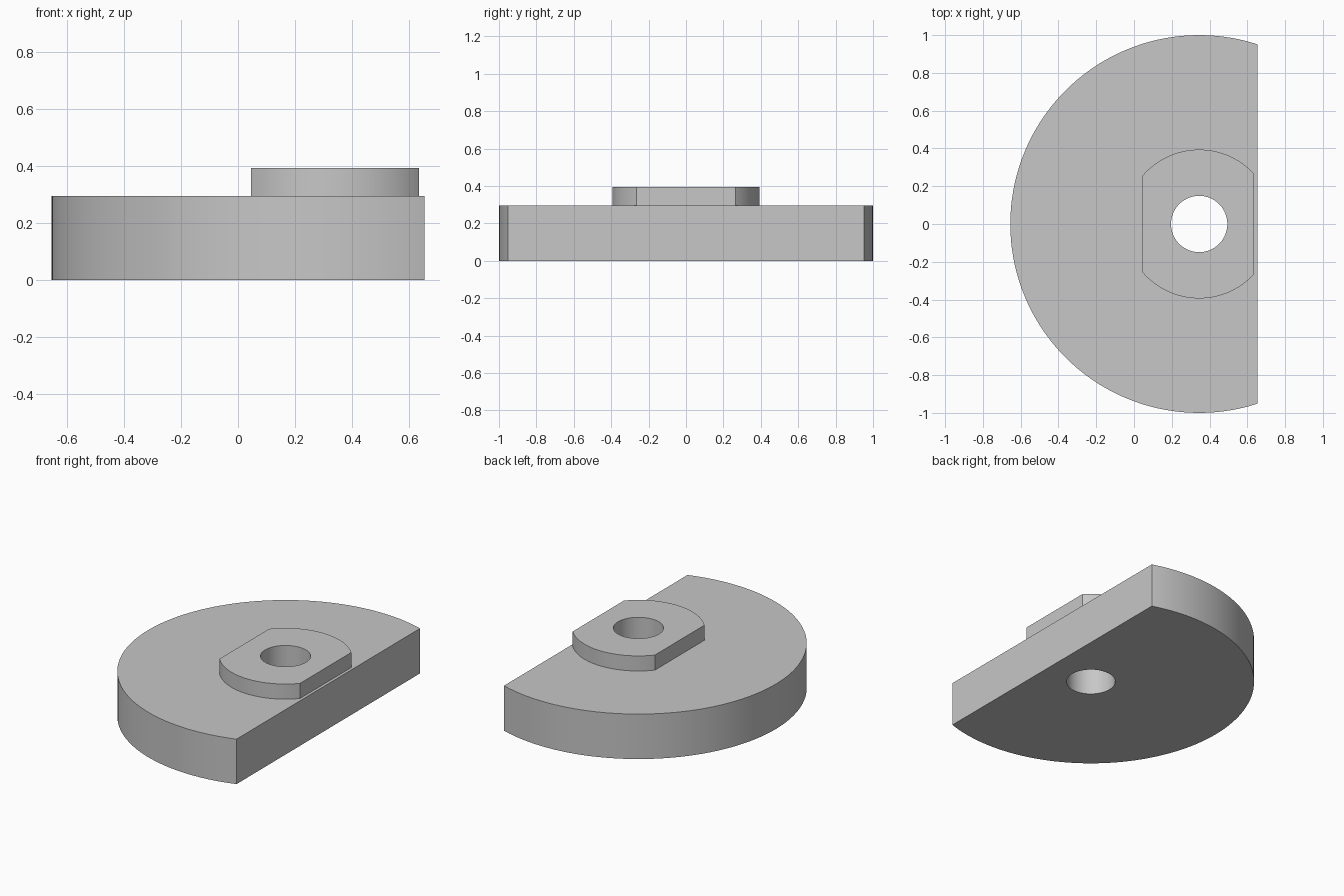
import bpy
import bmesh
from math import acos, cos, pi, sin

cube = bpy.data.objects.get("Cube")
if cube:
    bpy.data.objects.remove(cube, do_unlink=True)

# Shared axis of the disc, boss and bore
CENTRE_X = 0.345
BASE_R, BASE_FLAT, BASE_TOP = 1.0, 0.31, 0.295
BOSS_R, BOSS_LEFT, BOSS_RIGHT, BOSS_TOP = 0.394, 0.291, 0.299, 0.394
BORE_R = 0.149
STEPS = 144

# Even angles plus the exact corners where arcs meet flats
corners = [acos(BASE_FLAT / BASE_R), acos(BOSS_LEFT / BOSS_R),
           pi - acos(BOSS_RIGHT / BOSS_R)]
angles = {round(2 * pi * i / STEPS, 5) for i in range(STEPS)}
for c in corners:
    angles |= {round(c, 5), round(2 * pi - c, 5)}
angles = sorted(angles)


def reach(a, radius, flat_pos=None, flat_neg=None):
    """Distance from the axis to a circle trimmed by flats across x."""
    c = cos(a)
    if flat_pos and c > 0:
        radius = min(radius, flat_pos / c)
    if flat_neg and c < 0:
        radius = min(radius, -flat_neg / c)
    return radius


def bore(a):
    return BORE_R


def disc(a):
    return reach(a, BASE_R, BASE_FLAT)


def boss(a):
    return reach(a, BOSS_R, BOSS_LEFT, BOSS_RIGHT)


# One closed solid, lofted through rings from the bore outward and back
bm = bmesh.new()
sections = [(bore, 0), (disc, 0), (disc, BASE_TOP),
            (boss, BASE_TOP), (boss, BOSS_TOP), (bore, BOSS_TOP)]
rings = [[bm.verts.new((CENTRE_X + shape(a) * cos(a), shape(a) * sin(a), z))
          for a in angles] for shape, z in sections]
n = len(angles)
for k, low in enumerate(rings):
    high = rings[(k + 1) % len(rings)]
    for i in range(n):
        j = (i + 1) % n
        bm.faces.new((low[i], low[j], high[j], high[i]))
bmesh.ops.recalc_face_normals(bm, faces=bm.faces)

mesh = bpy.data.meshes.new("trimmed_disc_with_boss")
bm.to_mesh(mesh)
bm.free()
part = bpy.data.objects.new("trimmed_disc_with_boss", mesh)
bpy.context.collection.objects.link(part)

# Plain grey finish
grey = bpy.data.materials.new("light_grey")
colour = (0.57, 0.57, 0.57, 1)
grey.use_nodes = True
grey.diffuse_color = colour
grey.node_tree.nodes["Principled BSDF"].inputs["Base Color"].default_value = colour
mesh.materials.append(grey)

# Smooth arcs, crisp corners
bpy.ops.object.select_all(action="DESELECT")
part.select_set(True)
bpy.context.view_layer.objects.active = part
bpy.ops.object.shade_smooth_by_angle(angle=pi / 6)
